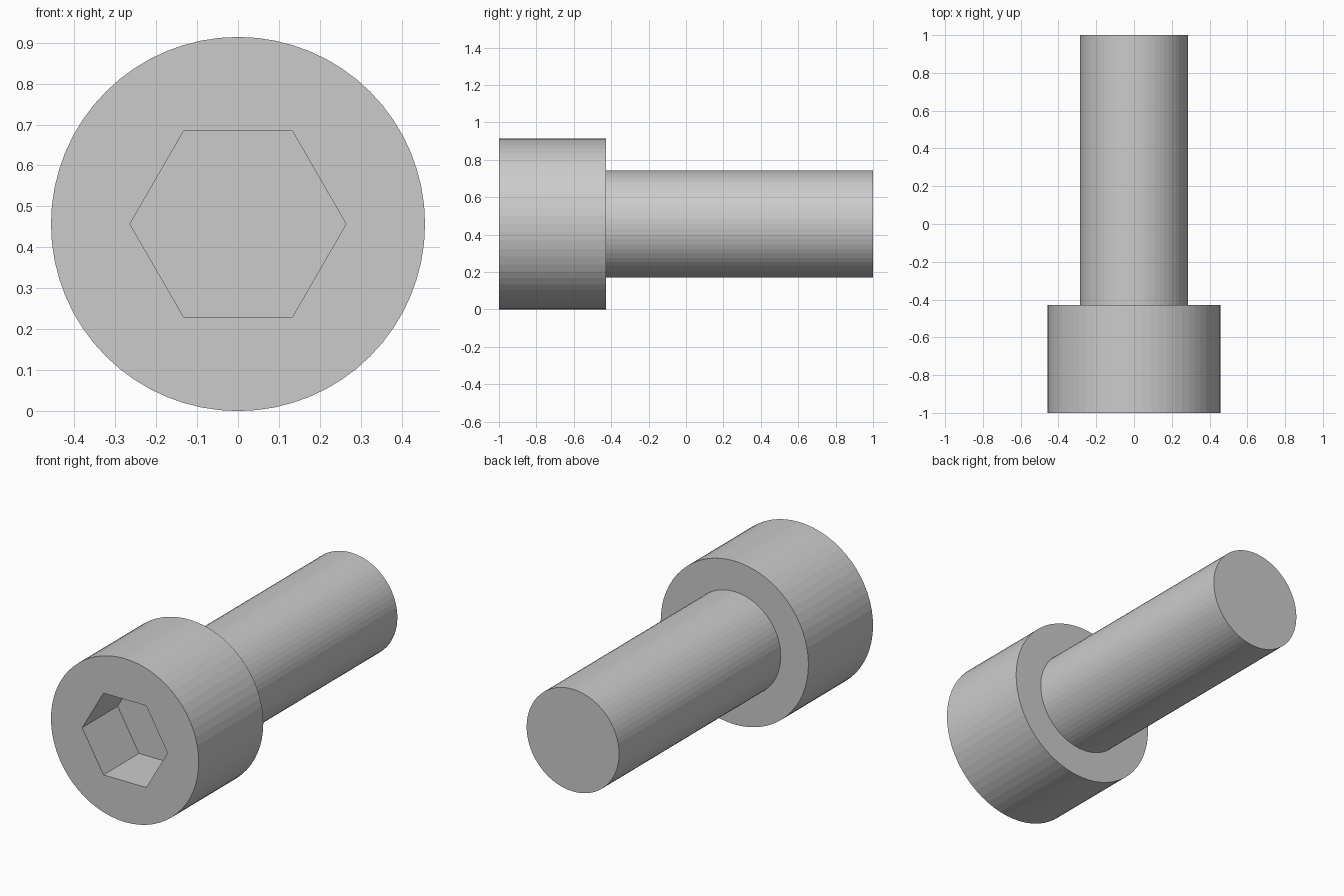
import bpy, bmesh
from math import sin, cos, tau, pi
from mathutils import Matrix

if "Cube" in bpy.data.objects:
    bpy.data.objects.remove(bpy.data.objects["Cube"])

HEAD_R, SHANK_R, HEX_R = 0.457, 0.286, 0.264
HEAD_BACK, SOCKET_FLOOR = -0.429, -0.686
AXIS_Z = HEAD_R


def lathe(name, profile, sides):
    """Closed solid around the y axis from (radius, y) rings, front to back."""
    bm = bmesh.new()
    rings = [[bm.verts.new((r * cos(tau * i / sides), y, AXIS_Z + r * sin(tau * i / sides)))
              for i in range(sides)] for r, y in profile]
    for a, b in zip(rings, rings[1:]):
        for i in range(sides):
            j = (i + 1) % sides
            bm.faces.new((a[i], a[j], b[j], b[i]))
    bm.faces.new(rings[0])
    bm.faces.new(rings[-1])
    bmesh.ops.recalc_face_normals(bm, faces=bm.faces)
    mesh = bpy.data.meshes.new(name)
    bm.to_mesh(mesh)
    bm.free()
    obj = bpy.data.objects.new(name, mesh)
    bpy.context.collection.objects.link(obj)
    return obj


# Cap head and shank as one turned solid
bolt = lathe("socket_head_bolt", [(HEAD_R, -1), (HEAD_R, HEAD_BACK),
                                  (SHANK_R, HEAD_BACK), (SHANK_R, 1)], 64)

# Hexagonal drive socket, cut into the front of the head
cutter = lathe("hex_socket_cutter", [(HEX_R, -1.2), (HEX_R, SOCKET_FLOOR)], 6)
cutter.hide_render = True
cutter.hide_set(True)
cut = bolt.modifiers.new("hex_socket", 'BOOLEAN')
cut.operation = 'DIFFERENCE'
cut.solver = 'EXACT'
cut.object = cutter
